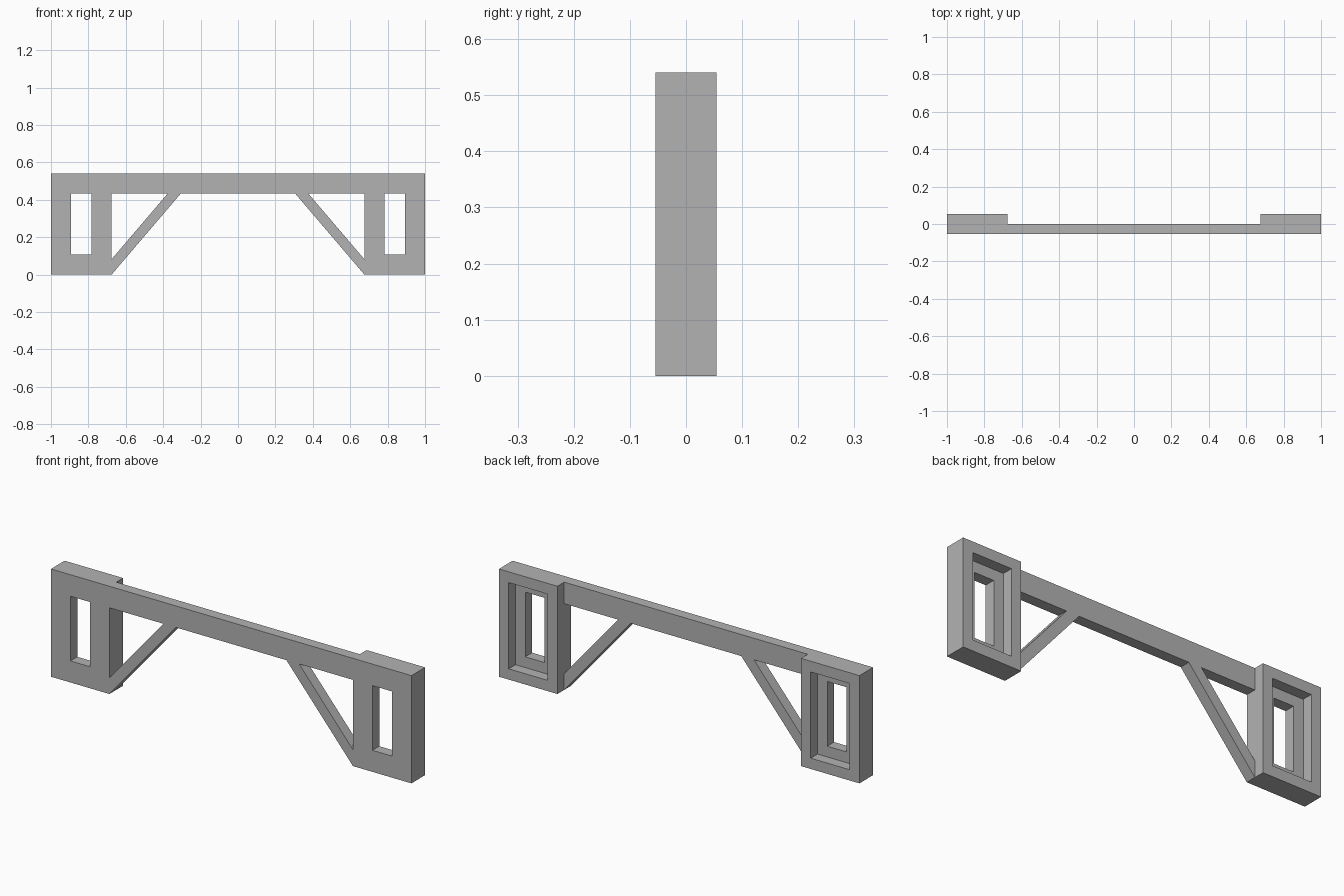
import bpy
import bmesh

cube = bpy.data.objects.get("Cube")
if cube:
    bpy.data.objects.remove(cube, do_unlink=True)

UNIT = 2 / 37  # the whole frame sits on this module

grey = bpy.data.materials.new("plain grey")
grey.use_nodes = True
colour = (0.45, 0.45, 0.45, 1)
grey.diffuse_color = colour
grey.node_tree.nodes["Principled BSDF"].inputs["Base Color"].default_value = colour


def finish(bm, name):
    """Scale from modules to scene units and link the part."""
    bmesh.ops.recalc_face_normals(bm, faces=bm.faces)
    bmesh.ops.scale(bm, vec=(UNIT, UNIT, UNIT), verts=bm.verts)
    mesh = bpy.data.meshes.new(name)
    bm.to_mesh(mesh)
    bm.free()
    mesh.materials.append(grey)
    bpy.context.collection.objects.link(bpy.data.objects.new(name, mesh))


def bar(name, outline):
    """Extrude an x-z outline through the front half of the depth."""
    bm = bmesh.new()
    face = bm.faces.new([bm.verts.new((x, -1, z)) for x, z in outline])
    moved = bmesh.ops.extrude_face_region(bm, geom=[face])["geom"]
    verts = [v for v in moved if isinstance(v, bmesh.types.BMVert)]
    bmesh.ops.translate(bm, vec=(0, 1, 0), verts=verts)
    finish(bm, name)


def leg(name, side):
    """Upright block with a window and a wider recess behind it."""
    outer, window, recess = (3, 5), (1, 3), (2, 4)
    loops = [(outer, -1), (window, -1), (window, 0),
             (recess, 0), (recess, 1), (outer, 1)]
    corners = [(-1, -1), (1, -1), (1, 1), (-1, 1)]
    bm = bmesh.new()
    rings = [[bm.verts.new((side * 15.5 + sx * w, y, 5 + sz * h))
              for sx, sz in corners] for (w, h), y in loops]
    for i, ring in enumerate(rings):
        prev = rings[i - 1]
        for j in range(4):
            k = (j + 1) % 4
            bm.faces.new((prev[j], prev[k], ring[k], ring[j]))
    finish(bm, name)


# Top beam between the legs
bar("top_beam", [(-12.5, 8), (12.5, 8), (12.5, 10), (-12.5, 10)])

# Legs and diagonal braces on both sides
brace = [(12.5, 0), (12.5, 1.52), (6.97, 8), (5.67, 8)]
for label, side in (("left", 1), ("right", -1)):
    leg(label + "_leg", side)
    bar(label + "_brace", [(side * x, z) for x, z in brace])
